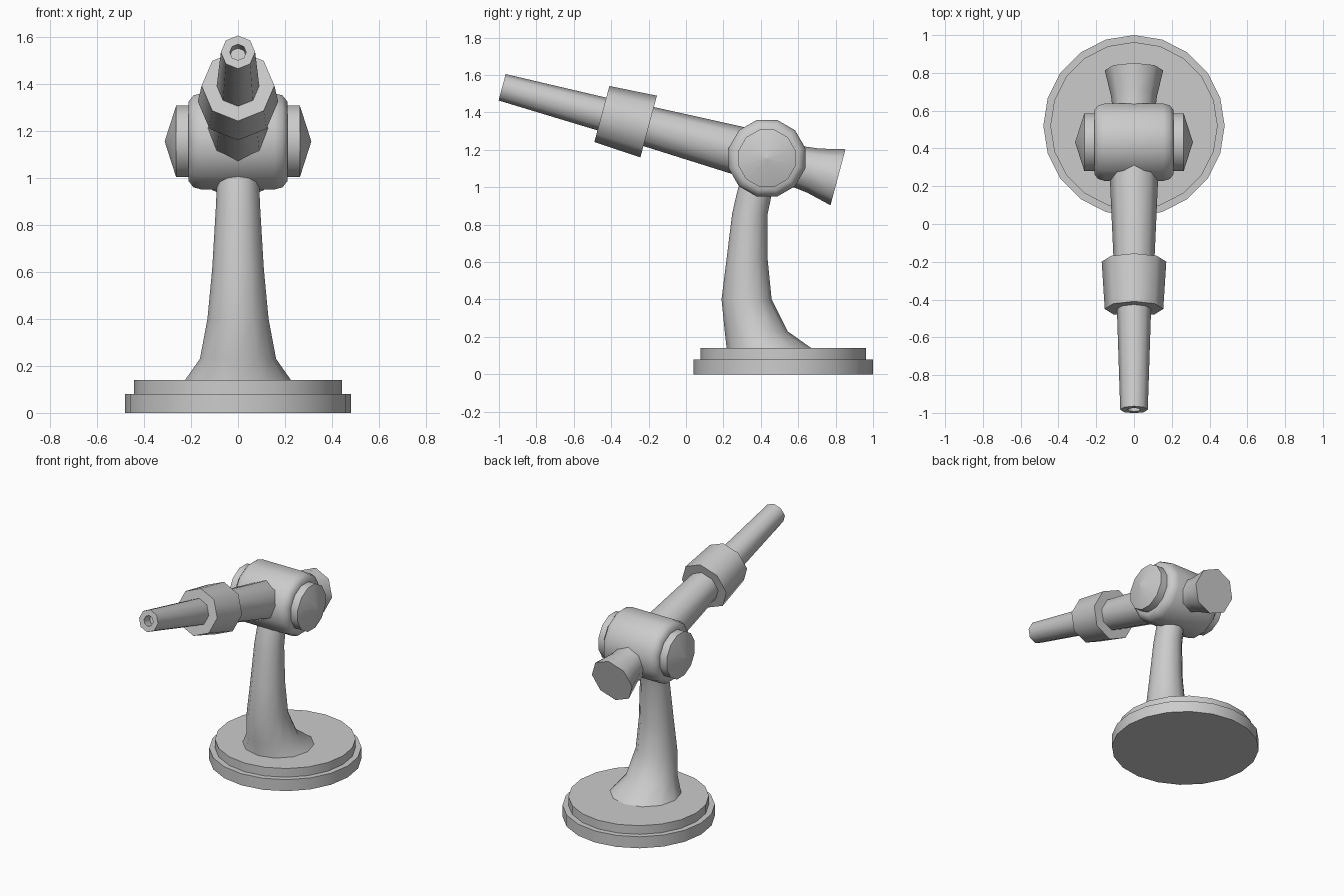
import bpy, bmesh
from math import sin, cos, pi, radians
from mathutils import Matrix, Vector

if "Cube" in bpy.data.objects:
    bpy.data.objects.remove(bpy.data.objects["Cube"])


def skin(name, rings, close=True, smooth=50):
    """Bridge equal-sized vertex rings into a closed tube."""
    bm = bmesh.new()
    loops = [[bm.verts.new(p) for p in ring] for ring in rings]
    n = len(loops[0])
    for a, b in zip(loops, loops[1:]):
        for i in range(n):
            j = (i + 1) % n
            bm.faces.new((a[i], a[j], b[j], b[i]))
    if close:
        bm.faces.new(loops[0][::-1])
        bm.faces.new(loops[-1])
    bmesh.ops.remove_doubles(bm, verts=bm.verts, dist=1e-5)
    bmesh.ops.recalc_face_normals(bm, faces=bm.faces)
    me = bpy.data.meshes.new(name)
    bm.to_mesh(me)
    bm.free()
    ob = bpy.data.objects.new(name, me)
    bpy.context.collection.objects.link(ob)
    bpy.ops.object.select_all(action='DESELECT')
    ob.select_set(True)
    bpy.context.view_layer.objects.active = ob
    bpy.ops.object.shade_smooth_by_angle(angle=radians(smooth))
    return ob


def lathe(name, profile, sides, frame, phase=0.0, smooth=50):
    """Turn (radius, distance) points around the frame's z axis."""
    rings = []
    for r, t in profile:
        r = max(r, 1e-4)
        rings.append([frame @ Vector((r * cos(2 * pi * i / sides + phase),
                                      r * sin(2 * pi * i / sides + phase), t))
                      for i in range(sides)])
    return skin(name, rings, smooth=smooth)


# Stepped round base
base = Matrix.Translation((0, 0.52, 0))
lathe("base", [(0.48, 0), (0.48, 0.08), (0.443, 0.08), (0.443, 0.14)],
      20, base, pi / 2)

# Curved neck: z, front y, back y, half width
neck = [(0.13, 0.217, 0.685, 0.232), (0.14, 0.217, 0.67, 0.225),
        (0.23, 0.207, 0.543, 0.162), (0.40, 0.19, 0.458, 0.13),
        (0.61, 0.216, 0.437, 0.11), (0.86, 0.247, 0.437, 0.095),
        (0.97, 0.272, 0.46, 0.09), (1.10, 0.31, 0.50, 0.088)]
skin("neck", [[Vector((w * cos(2 * pi * i / 12),
                       (f + b) / 2 + (b - f) / 2 * sin(2 * pi * i / 12), z))
               for i in range(12)] for z, f, b, w in neck])

# Swivel barrel across x, with rounded rims
pivot = Matrix.Translation((0, 0.433, 1.155))
across = pivot @ Matrix.Rotation(pi / 2, 4, 'Y')
rim = [(0.212, 0.155), (0.202, 0.19), (0.175, 0.21), (0.14, 0.21)]
lathe("swivel_barrel", [(r, -t) for r, t in reversed(rim)] + rim,
      12, across, pi / 12)

# Side caps with shallow conical ends
for side, s in (("left", -1), ("right", 1)):
    lathe(side + "_cap", [(0.158, s * 0.19), (0.158, s * 0.263), (0, s * 0.312)],
          12, across, pi / 12)

# Tilted arm, eight-sided, measured along its axis from the pivot
axis = pivot @ Matrix.Rotation(radians(-105), 4, 'X')
lathe("arm", [(0.106, -0.70), (0.132, -0.10), (0.132, 0.0)], 8, axis)
lathe("collar", [(0.155, -0.914), (0.171, -0.655)], 8, axis)
lathe("nozzle", [(0, -1.40), (0.035, -1.40), (0.035, -1.466),
                 (0.073, -1.466), (0.091, -0.90)], 8, axis)
lathe("rear_flare", [(0.112, 0.0), (0.112, 0.17), (0.122, 0.255),
                     (0.155, 0.393)], 8, axis)
